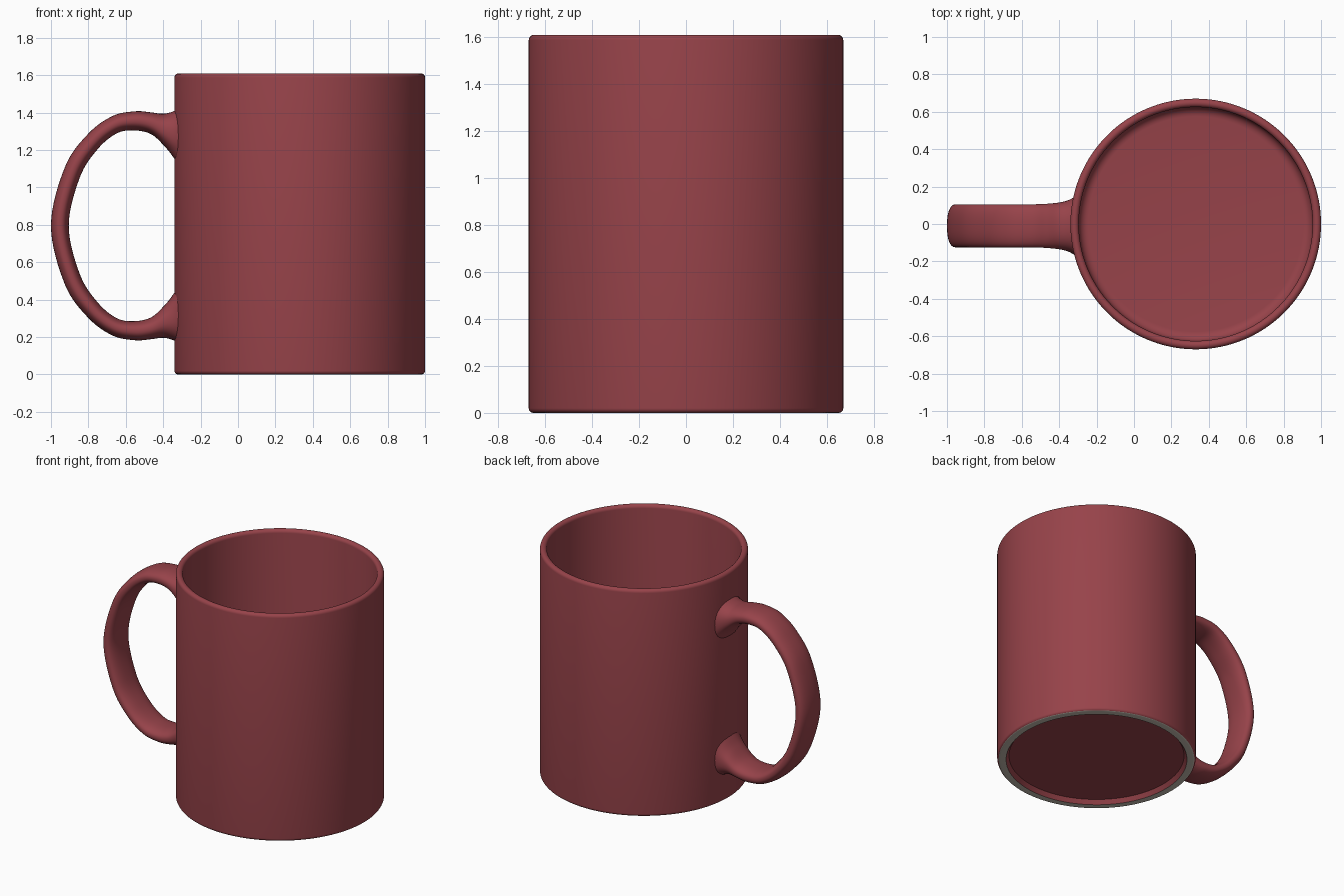
import bpy, bmesh, math

if "Cube" in bpy.data.objects:
    bpy.data.objects.remove(bpy.data.objects["Cube"])

def material(name, rgb):
    m = bpy.data.materials.new(name)
    m.diffuse_color = (*rgb, 1)
    m.use_nodes = True
    m.node_tree.nodes["Principled BSDF"].inputs["Base Color"].default_value = m.diffuse_color
    return m

red = material("red_glaze", (0.31, 0.056, 0.068))
grey = material("bare_clay", (0.55, 0.50, 0.43))

CX, R, H = 0.33, 0.67, 1.61
SEG = 160

def arc(cx, cz, r, a0, a1, n=6):
    return [(cx + r * math.cos(math.radians(a0 + (a1 - a0) * i / n)),
             cz + r * math.sin(math.radians(a0 + (a1 - a0) * i / n))) for i in range(n + 1)]

def finish(bm, name, mats, angle=40):
    bmesh.ops.recalc_face_normals(bm, faces=bm.faces)
    me = bpy.data.meshes.new(name)
    bm.to_mesh(me)
    bm.free()
    for m in mats:
        me.materials.append(m)
    ob = bpy.data.objects.new(name, me)
    bpy.context.collection.objects.link(ob)
    bpy.ops.object.select_all(action='DESELECT')
    ob.select_set(True)
    bpy.context.view_layer.objects.active = ob
    bpy.ops.object.shade_smooth_by_angle(angle=math.radians(angle))
    return ob

# Mug body: lathe profile from the recessed underside, out, up, over the rim, down to the floor
profile = [(0, 0.03), (0.59, 0.03), (0.61, 0.0)]
profile += arc(R - 0.02, 0.02, 0.02, -90, 0)
profile += arc(R - 0.0225, H - 0.0225, 0.0225, 0, 180, 10)
profile += arc(0.625 - 0.05, 0.13, 0.05, 0, -90)
profile += [(0, 0.08)]

bm = bmesh.new()
rings = []
for r, z in profile:
    if r == 0:
        rings.append([bm.verts.new((CX, 0, z))])
    else:
        rings.append([bm.verts.new((CX + r * math.cos(2 * math.pi * k / SEG),
                                    r * math.sin(2 * math.pi * k / SEG), z)) for k in range(SEG)])
for a, b in zip(rings, rings[1:]):
    for k in range(SEG):
        j = (k + 1) % SEG
        if len(a) == 1:
            bm.faces.new((a[0], b[k], b[j]))
        elif len(b) == 1:
            bm.faces.new((a[k], a[j], b[0]))
        else:
            bm.faces.new((a[k], a[j], b[j], b[k]))
# Unglazed foot ring: lowest faces
for f in bm.faces:
    f.material_index = 1 if f.calc_center_median().z < 0.003 else 0
finish(bm, "mug_body", [red, grey])

# Handle stations: outer x, outer z, inner x, inner z, half width
upper = [(-0.305, 1.43, -0.305, 1.10, 0.165),
         (-0.345, 1.407, -0.345, 1.160, 0.140),
         (-0.40, 1.394, -0.39, 1.217, 0.126),
         (-0.47, 1.402, -0.465, 1.285, 0.118),
         (-0.55, 1.407, -0.56, 1.305, 0.115),
         (-0.67, 1.382, -0.65, 1.288, 0.115),
         (-0.80, 1.288, -0.75, 1.205, 0.115),
         (-0.925, 1.11, -0.845, 1.055, 0.115)]
MID = 0.795
stations = upper + [(-1.0, MID, -0.905, MID, 0.115)]
stations += [(a, 2 * MID - b, c, 2 * MID - d, w) for a, b, c, d, w in reversed(upper)]

def catmull(p0, p1, p2, p3, t):
    return [0.5 * (2 * b + (c - a) * t + (2 * a - 5 * b + 4 * c - d) * t * t
                   + (3 * b - a - 3 * c + d) * t ** 3) for a, b, c, d in zip(p0, p1, p2, p3)]

path = []
n = len(stations)
for i in range(n - 1):
    pts = [stations[min(max(i + o, 0), n - 1)] for o in (-1, 0, 1, 2)]
    path += [catmull(*pts, s / 8) for s in range(8)]
path.append(stations[-1])

# Handle: rounded band swept along the stations
bm = bmesh.new()
SIDES = 40
loops = []
for ox, oz, ix, iz, w in path:
    loop = []
    for k in range(SIDES):
        a = 2 * math.pi * k / SIDES
        c, s = math.cos(a), math.sin(a)
        u = math.copysign(abs(c) ** 0.85, c)
        v = math.copysign(abs(s) ** 0.85, s)
        loop.append(bm.verts.new(((ox + ix) / 2 + u * (ox - ix) / 2,
                                  -0.01 + v * w,
                                  (oz + iz) / 2 + u * (oz - iz) / 2)))
    loops.append(loop)
for a, b in zip(loops, loops[1:]):
    for k in range(SIDES):
        j = (k + 1) % SIDES
        bm.faces.new((a[k], a[j], b[j], b[k]))
bm.faces.new(loops[0])
bm.faces.new(loops[-1])
finish(bm, "handle", [red], 60)
